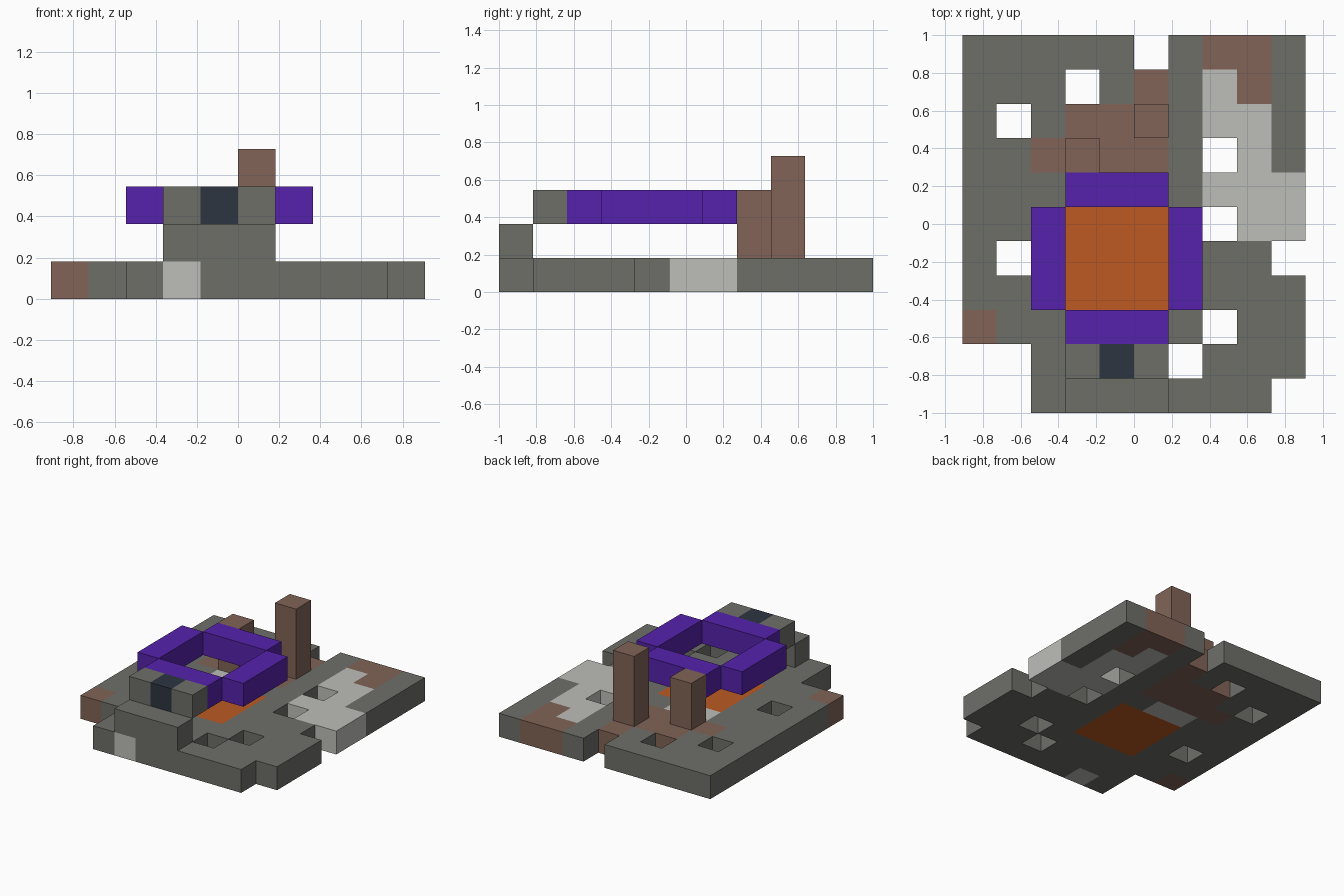
import bpy
import bmesh
from mathutils import Vector

if "Cube" in bpy.data.objects:
    bpy.data.objects.remove(bpy.data.objects["Cube"], do_unlink=True)

# Grid: ten columns along x, eleven rows from back to front, one cell per unit
CELL = 2 / 11
COLS, ROWS = 10, 11


def linear(rgb):
    return [(c / 255 / 12.92) if c < 11 else ((c / 255 + 0.055) / 1.055) ** 2.4 for c in rgb] + [1]


def make_material(name, rgb):
    mat = bpy.data.materials.new(name)
    mat.use_nodes = True
    mat.diffuse_color = linear(rgb)
    bsdf = mat.node_tree.nodes["Principled BSDF"]
    bsdf.inputs["Base Color"].default_value = linear(rgb)
    bsdf.inputs["Roughness"].default_value = 0.9
    return mat


MATS = {
    "G": make_material("stone_grey", (110, 110, 105)),
    "L": make_material("pale_grey", (190, 190, 186)),
    "B": make_material("brown", (129, 100, 87)),
    "P": make_material("purple", (86, 34, 172)),
    "O": make_material("orange", (188, 90, 34)),
    "D": make_material("dark_blue", (45, 53, 65)),
}


def place(col, row, level):
    return Vector(((col - COLS / 2) * CELL, (ROWS / 2 - row) * CELL, level * CELL))


def build(name, cells):
    """Make one object from cells {(col, row, level): colour letter}, outer faces only."""
    letters = sorted(set(cells.values()))
    bm = bmesh.new()
    corners = {}

    def vert(p):
        if p not in corners:
            corners[p] = bm.verts.new(place(*p))
        return corners[p]

    for cell, letter in cells.items():
        for axis in range(3):
            for side in (0, 1):
                near = list(cell)
                near[axis] += 2 * side - 1
                if tuple(near) in cells:
                    continue
                u, v = (axis + 1) % 3, (axis + 2) % 3
                loop = []
                for du, dv in ((0, 0), (1, 0), (1, 1), (0, 1)):
                    p = list(cell)
                    p[axis] += side
                    p[u] += du
                    p[v] += dv
                    loop.append(vert(tuple(p)))
                # Rows run against y, so the winding is reversed on the far side
                face = bm.faces.new(loop[::-1] if side else loop)
                face.material_index = letters.index(letter)
    mesh = bpy.data.meshes.new(name)
    bm.to_mesh(mesh)
    bm.free()
    for letter in letters:
        mesh.materials.append(MATS[letter])
    obj = bpy.data.objects.new(name, mesh)
    bpy.context.collection.objects.link(obj)
    return obj


def block(cols, rows, levels, letter):
    return {(c, r, z): letter for c in cols for r in rows for z in levels}


# Ground slab with its holes and coloured patches
GROUND = """
GGGGG.GBBG
GGG.GBGLBG
G.GBBBGLLG
GGBBBBG.LG
GGGLLGGLLL
GGGOOOG.LL
G.GOOOGGG.
GGGOOOGGGG
BGGGGGG.GG
..GGGG.GGG
..GLGGGGG.
""".split()
build("ground_slab", {(c, r, 0): ch for r, line in enumerate(GROUND)
                      for c, ch in enumerate(line) if ch != "."})

# Floating ring with open corners
ring = {}
for row in (4, 8):
    ring.update(block(range(3, 6), [row], [2], "P"))
for col in (2, 6):
    ring.update(block([col], range(5, 8), [2], "P"))
build("floating_ring", ring)

# Front step and the lintel above and behind it
build("front_step", block(range(3, 6), [10], [1], "G"))
lintel = block(range(3, 6), [9], [2], "G")
lintel[4, 9, 2] = "D"
build("lintel", lintel)

# Two posts at the back
build("short_post", block([3], [3], range(1, 3), "B"))
build("tall_post", block([5], [2], range(1, 4), "B"))
